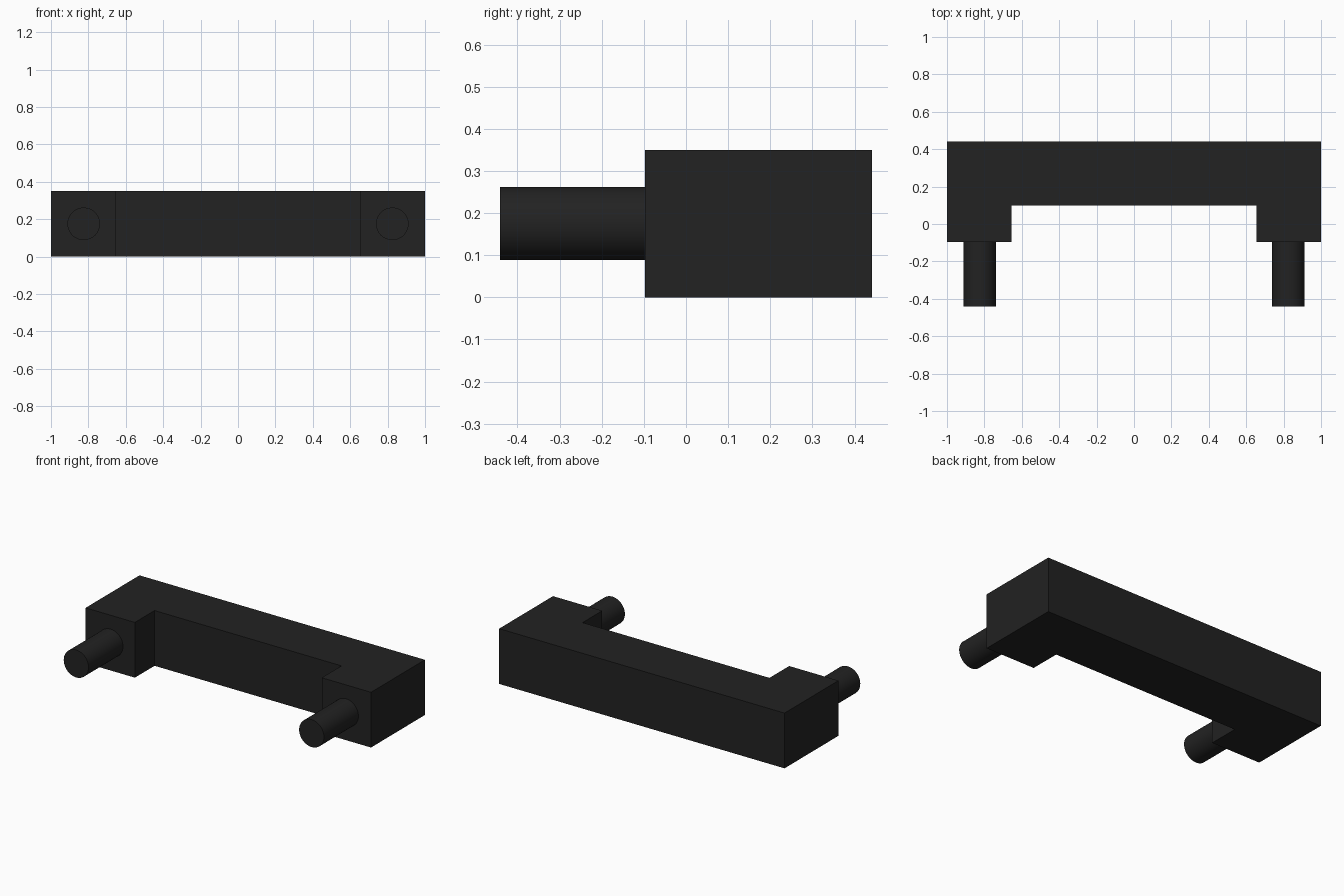
import bpy, bmesh, math

if "Cube" in bpy.data.objects:
    bpy.data.objects.remove(bpy.data.objects["Cube"])

HEIGHT = 0.35      # body thickness along z
BACK = 0.442       # rear face
FOOT = -0.097      # front face of the two feet
INNER = 0.10       # front face of the grip between the feet

black = bpy.data.materials.new("black_plastic")
black.diffuse_color = (0.016, 0.016, 0.016, 1)
black.use_nodes = True
black.node_tree.nodes["Principled BSDF"].inputs["Base Color"].default_value = black.diffuse_color

# U-shaped handle body: extruded profile
profile = [(-1, FOOT), (-0.655, FOOT), (-0.655, INNER), (0.655, INNER),
           (0.655, FOOT), (1, FOOT), (1, BACK), (-1, BACK)]
bm = bmesh.new()
face = bm.faces.new([bm.verts.new((x, y, 0)) for x, y in profile])
top = bmesh.ops.extrude_face_region(bm, geom=[face])["geom"]
bmesh.ops.translate(bm, vec=(0, 0, HEIGHT),
                    verts=[g for g in top if isinstance(g, bmesh.types.BMVert)])
bmesh.ops.recalc_face_normals(bm, faces=bm.faces)
mesh = bpy.data.meshes.new("handle_body")
bm.to_mesh(mesh)
bm.free()
mesh.materials.append(black)
bpy.context.collection.objects.link(bpy.data.objects.new("handle_body", mesh))

# Round mounting pegs, one on each foot
for side, name in ((-1, "left_peg"), (1, "right_peg")):
    bpy.ops.mesh.primitive_cylinder_add(
        vertices=48, radius=0.087, depth=FOOT + BACK,
        location=(side * 0.825, (FOOT - BACK) / 2, HEIGHT / 2),
        rotation=(math.pi / 2, 0, 0))
    peg = bpy.context.object
    peg.name = name
    peg.data.materials.append(black)
    bpy.ops.object.shade_smooth_by_angle(angle=math.radians(30))
